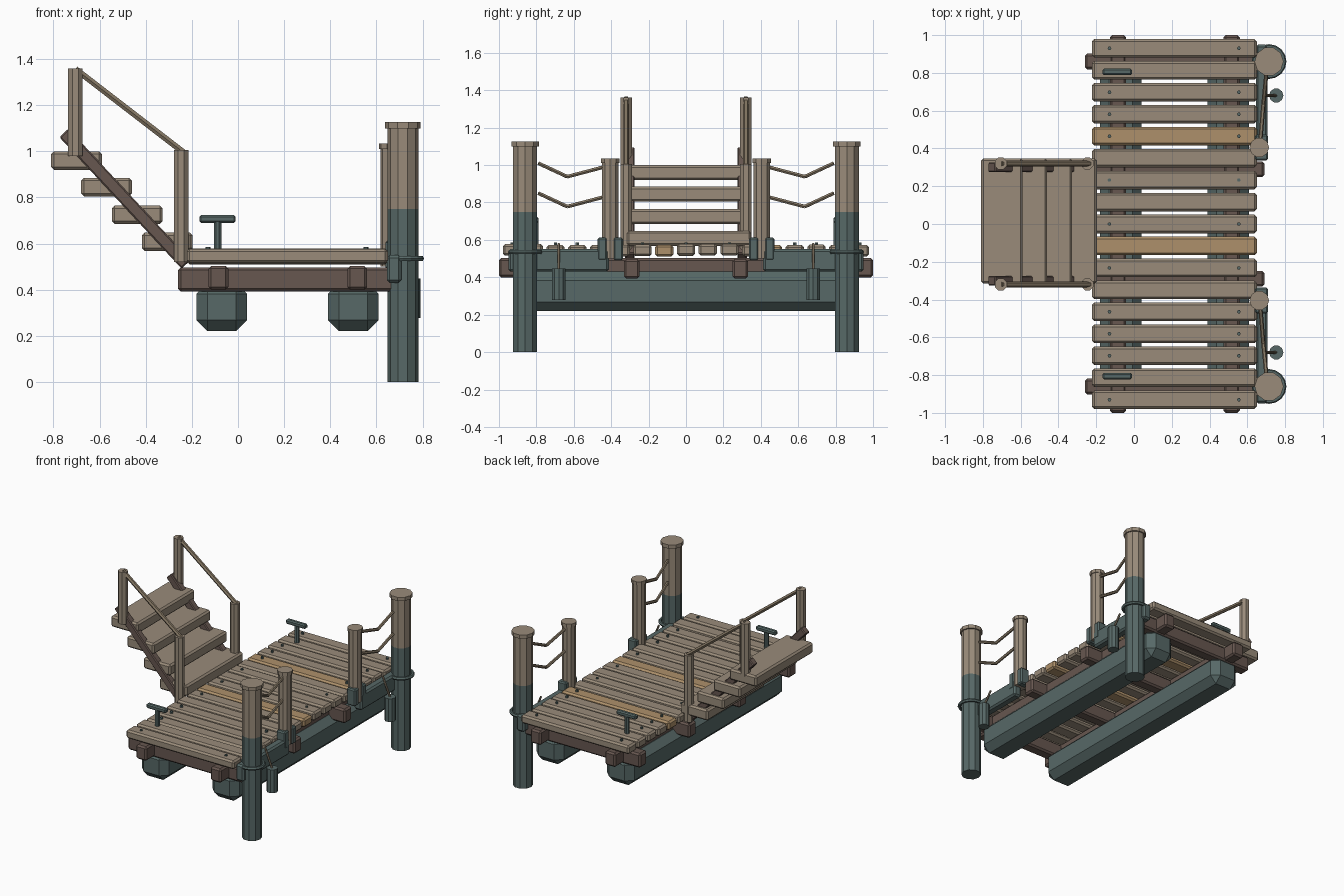
import bpy, bmesh, math, random
from mathutils import Vector

if "Cube" in bpy.data.objects:
    bpy.data.objects.remove(bpy.data.objects["Cube"])

random.seed(4)


def material(name, rgb):
    m = bpy.data.materials.new(name)
    m.diffuse_color = (*rgb, 1)
    m.use_nodes = True
    m.node_tree.nodes["Principled BSDF"].inputs["Base Color"].default_value = m.diffuse_color
    return m


WOOD = material("weathered_wood", (0.32, 0.26, 0.195))
NEW = material("new_wood", (0.42, 0.28, 0.145))
DARK = material("dark_timber", (0.135, 0.095, 0.08))
TEAL = material("dull_teal", (0.095, 0.14, 0.135))
ROPE = material("rope", (0.24, 0.19, 0.13))


def finish(name, bm, mat):
    bmesh.ops.recalc_face_normals(bm, faces=bm.faces)
    me = bpy.data.meshes.new(name)
    bm.to_mesh(me)
    bm.free()
    me.materials.append(mat)
    ob = bpy.data.objects.new(name, me)
    bpy.context.collection.objects.link(ob)
    return ob


def box(name, x, y, z, mat, bevel=0.012):
    """Chamfered box given by its (low, high) range on each axis."""
    bm = bmesh.new()
    bmesh.ops.create_cube(bm, size=1)
    for v in bm.verts:
        v.co = Vector([(r[0] + r[1]) / 2 + c * (r[1] - r[0])
                       for r, c in zip((x, y, z), v.co)])
    if bevel:
        bmesh.ops.bevel(bm, geom=bm.edges[:], offset=bevel, segments=1,
                        affect='EDGES', profile=0.5)
    return finish(name, bm, mat)


def rod(name, a, b, r, mat, sides=8, turn=0.5):
    """Flat-sided cylinder from a to b."""
    a, b = Vector(a), Vector(b)
    bm = bmesh.new()
    bmesh.ops.create_cone(bm, cap_ends=True, segments=sides, radius1=r,
                          radius2=r, depth=(b - a).length)
    ob = finish(name, bm, mat)
    ob.rotation_mode = 'QUATERNION'
    q = (b - a).to_track_quat('Z', 'Y')
    if abs((b - a).normalized().z) > 0.999:
        q.identity()
    ob.rotation_quaternion = q
    ob.location = (a + b) / 2
    # turn the sides so that a flat faces outward
    for v in ob.data.vertices:
        t = turn * 2 * math.pi / sides
        x, y = v.co.x, v.co.y
        v.co.x = x * math.cos(t) - y * math.sin(t)
        v.co.y = x * math.sin(t) + y * math.cos(t)
    return ob


def ring(name, centre, major, minor, mat, n=16, m=6):
    bm = bmesh.new()
    rows = []
    for i in range(n):
        a = 2 * math.pi * i / n
        rows.append([bm.verts.new((
            centre[0] + (major + minor * math.cos(b)) * math.cos(a),
            centre[1] + (major + minor * math.cos(b)) * math.sin(a),
            centre[2] + minor * math.sin(b)))
            for b in (2 * math.pi * j / m for j in range(m))])
    for i in range(n):
        for j in range(m):
            p, q = rows[i], rows[(i + 1) % n]
            bm.faces.new((p[j], q[j], q[(j + 1) % m], p[(j + 1) % m]))
    return finish(name, bm, mat)


# Floats
for x in (-0.07, 0.5):
    box("float", (x - 0.11, x + 0.11), (-0.9, 0.9), (0.22, 0.43), TEAL, 0.048)

# Frame: long stringers and cross beams
for x in (-0.085, 0.517):
    box("deck_stringer", (x - 0.043, x + 0.043), (-1, 1), (0.40, 0.503), DARK)
for y in (-0.86, -0.29, 0.29, 0.86):
    box("cross_beam", (-0.26, 0.69), (y - 0.042, y + 0.042),
        (0.393, 0.497), DARK)

# Deck planks with bolts on every other one
for i in range(17):
    y = 0.93 - i * 0.11625
    dz = random.uniform(-0.004, 0.004)
    mat = NEW if i in (4, 9) else WOOD
    box("deck_plank", (-0.222, 0.65), (y - 0.049, y + 0.049),
        (0.513 + dz, 0.575 + dz), mat)
    if i % 2 == 0 or i in (3, 13):
        for x in (-0.13, 0.555):
            rod("deck_bolt", (x, y, 0.56), (x, y, 0.586), 0.01, TEAL, 6)

# Stairs: treads, stringers, newels and hand rails
for x, z in ((-0.70, 0.96), (-0.57, 0.845), (-0.437, 0.725), (-0.307, 0.608)):
    box("stair_tread", (x - 0.11, x + 0.11), (-0.316, 0.348),
        (z - 0.04, z + 0.04), WOOD)
for s in (-1, 1):
    run, top = Vector((-0.225, 0, 0.51)), Vector((-0.755, 0, 1.08))
    length = (top - run).length
    st = box("stair_stringer", (-length / 2, length / 2), (-0.025, 0.025),
             (-0.027, 0.027), DARK, 0.006)
    st.location = (run + top) / 2 + Vector((0, s * 0.3, 0))
    st.rotation_euler.y = math.atan2(top.z - run.z, run.x - top.x)
    y = s * 0.32
    rod("upper_newel", (-0.705, y, 0.98), (-0.705, y, 1.36), 0.034, WOOD)
    rod("lower_newel", (-0.247, y, 0.52), (-0.247, y, 1.005), 0.034, WOOD)
    rod("hand_rail", (-0.705, y, 1.357), (-0.235, y, 0.995), 0.015, ROPE, 6)

for s in (-1, 1):
    # Mooring piles, painted below
    px, py = 0.715, s * 0.86
    rod("pile_base", (px, py, 0), (px, py, 0.75), 0.067, TEAL, 10)
    rod("pile_top", (px, py, 0.75), (px, py, 1.1), 0.067, WOOD, 10)
    rod("pile_cap", (px, py, 1.1), (px, py, 1.127), 0.077, WOOD, 10)
    ring("pile_hoop", (px, py, 0.535), 0.08, 0.012, TEAL)

    # Side plate and small rope post with its brackets
    box("edge_plate", (0.645, 0.708), sorted((s * 0.413, s * 0.95)),
        (0.43, 0.55), TEAL)
    qx, qy = 0.663, s * 0.405
    rod("rope_post", (qx, qy, 0.5), (qx, qy, 1.01), 0.046, WOOD, 10)
    rod("rope_post_cap", (qx, qy, 1.01), (qx, qy, 1.035), 0.052, WOOD, 10)
    for dy in (-0.043, 0.043):
        box("post_bracket", (0.64, 0.71), (qy + dy - 0.025, qy + dy + 0.025),
            (0.49, 0.612), TEAL, 0.008)

    # Sagging ropes
    for z in (0.0, -0.16):
        a = (0.70, s * 0.79, 1.01 + z)
        b = (0.685, s * 0.635, 0.938 + z)
        c = (0.668, s * 0.43, 0.992 + z)
        rod("sag_rope", a, b, 0.011, ROPE, 6)
        rod("sag_rope", b, c, 0.011, ROPE, 6)

    # Hanging bumper
    fy = s * 0.68
    rod("bumper", (0.753, fy, 0.278), (0.753, fy, 0.448), 0.038, TEAL, 10)
    rod("bumper_rope", (0.695, fy, 0.58), (0.753, fy, 0.44), 0.007, ROPE, 6)

    # Mooring cleat
    cy = s * 0.805
    rod("cleat_stem", (-0.088, cy, 0.565), (-0.088, cy, 0.7), 0.017, TEAL)
    box("cleat_bar", (-0.168, -0.01), (cy - 0.017, cy + 0.017),
        (0.69, 0.723), TEAL, 0.008)
